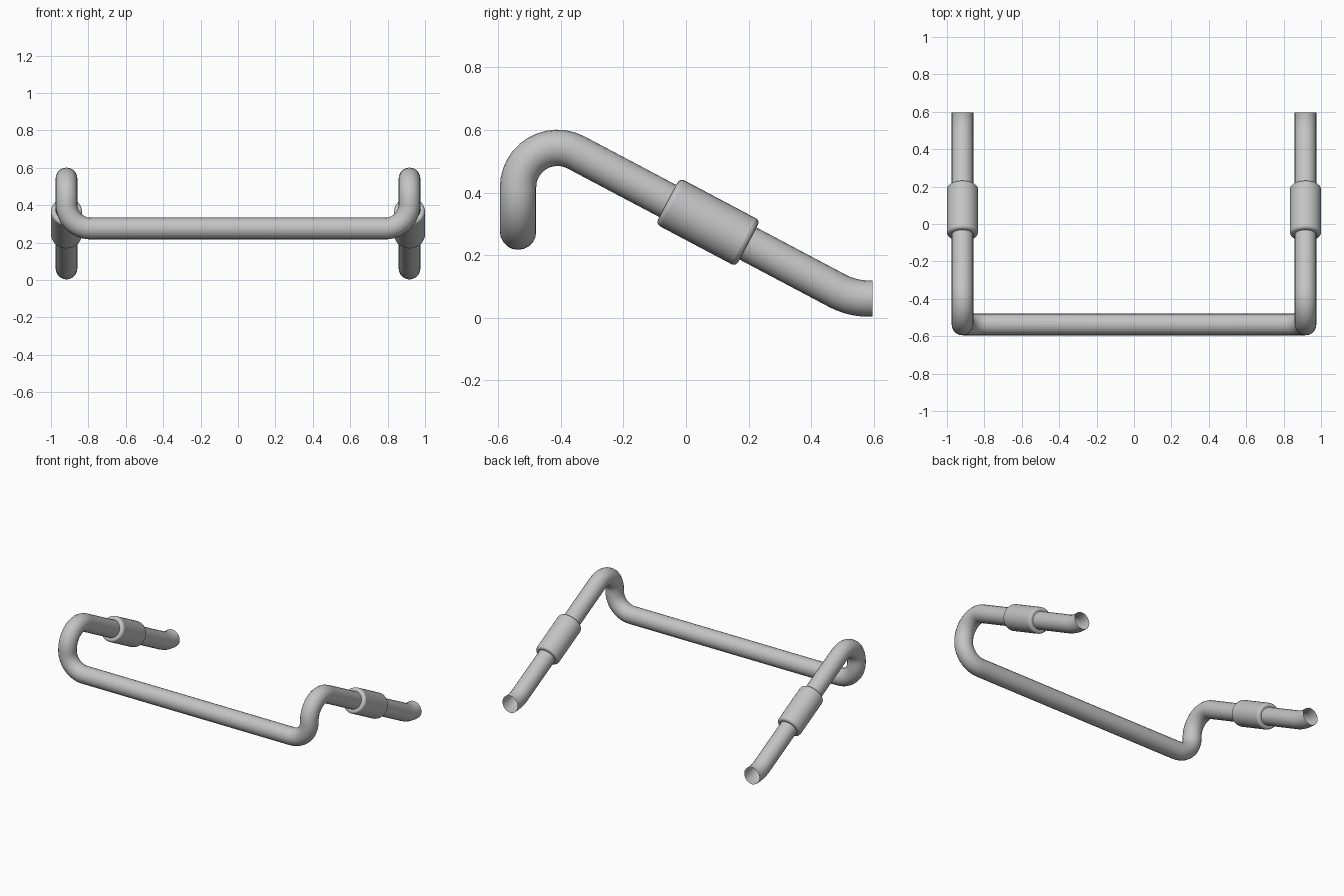
import bpy
import math
from mathutils import Vector, Quaternion

cube = bpy.data.objects.get("Cube")
if cube:
    bpy.data.objects.remove(cube, do_unlink=True)

TUBE_R = 0.058
SIDE_X = 0.917
FRONT_Y = -0.537
SLEEVE_AT = Vector((SIDE_X, 0.07, 0.305))
SLOPE = math.radians(27.9)
ARM_DIR = Vector((0, math.cos(SLOPE), -math.sin(SLOPE)))

grey = bpy.data.materials.new("satin_grey")
grey.use_nodes = True
grey.diffuse_color = (0.55, 0.55, 0.55, 1)
grey.node_tree.nodes["Principled BSDF"].inputs["Base Color"].default_value = (0.55, 0.55, 0.55, 1)


def fillet(prev, corner, nxt, radius, steps=12):
    """Points of a round bend replacing a sharp corner."""
    a, b = (prev - corner).normalized(), (nxt - corner).normalized()
    half = a.angle(b) / 2
    centre = corner + (a + b).normalized() * radius / math.sin(half)
    start = corner + a * radius / math.tan(half) - centre
    axis = b.cross(a).normalized()
    sweep = math.pi - 2 * half
    return [centre + Quaternion(axis, -sweep * i / steps) @ start
            for i in range(steps + 1)] if (Quaternion(axis, -sweep) @ start + centre
            - corner).normalized().dot(b) > 0.999 else [
            centre + Quaternion(axis, sweep * i / steps) @ start for i in range(steps + 1)]


def on_arm(y=None, z=None):
    """Point on the sloping arm's centre line at a given y or z."""
    t = (y - SLEEVE_AT.y) / ARM_DIR.y if z is None else (z - SLEEVE_AT.z) / ARM_DIR.z
    return SLEEVE_AT + ARM_DIR * t


def smooth(obj):
    bpy.ops.object.select_all(action='DESELECT')
    obj.select_set(True)
    bpy.context.view_layer.objects.active = obj
    bpy.ops.object.shade_smooth_by_angle(angle=math.radians(40))


# Bent tube: left half of the centre line, then mirrored to the right
end_z = 0.061
corners = [Vector((0, FRONT_Y, 0.275)), Vector((SIDE_X, FRONT_Y, 0.275)),
           on_arm(y=FRONT_Y), on_arm(z=end_z), Vector((SIDE_X, 0.596, end_z))]
half_path = []
for i, radius in enumerate((0.13, 0.126, 0.22), start=1):
    half_path += fillet(corners[i - 1], corners[i], corners[i + 1], radius)
half_path.append(corners[-1])
path = [Vector((-p.x, p.y, p.z)) for p in reversed(half_path)] + half_path

curve = bpy.data.curves.new("bent_tube", 'CURVE')
curve.dimensions = '3D'
curve.bevel_depth = TUBE_R
curve.bevel_resolution = 8
curve.use_fill_caps = False
spline = curve.splines.new('POLY')
spline.points.add(len(path) - 1)
for point, co in zip(spline.points, path):
    point.co = (*co, 1)
curve.materials.append(grey)
tube = bpy.data.objects.new("bent_tube", curve)
bpy.context.collection.objects.link(tube)
bpy.ops.object.select_all(action='DESELECT')
tube.select_set(True)
bpy.context.view_layer.objects.active = tube
bpy.ops.object.convert(target='MESH')
smooth(bpy.context.object)

# Round-edged sleeve on each arm
for name, side in (("left_sleeve", 1), ("right_sleeve", -1)):
    bpy.ops.mesh.primitive_cylinder_add(
        vertices=32, radius=0.083, depth=0.29,
        location=(side * SLEEVE_AT.x, SLEEVE_AT.y, SLEEVE_AT.z),
        rotation=ARM_DIR.to_track_quat('Z', 'Y').to_euler())
    sleeve = bpy.context.object
    sleeve.name = name
    sleeve.data.materials.append(grey)
    bevel = sleeve.modifiers.new("round_edges", 'BEVEL')
    bevel.width = 0.015
    bevel.segments = 3
    bevel.limit_method = 'ANGLE'
    smooth(sleeve)
